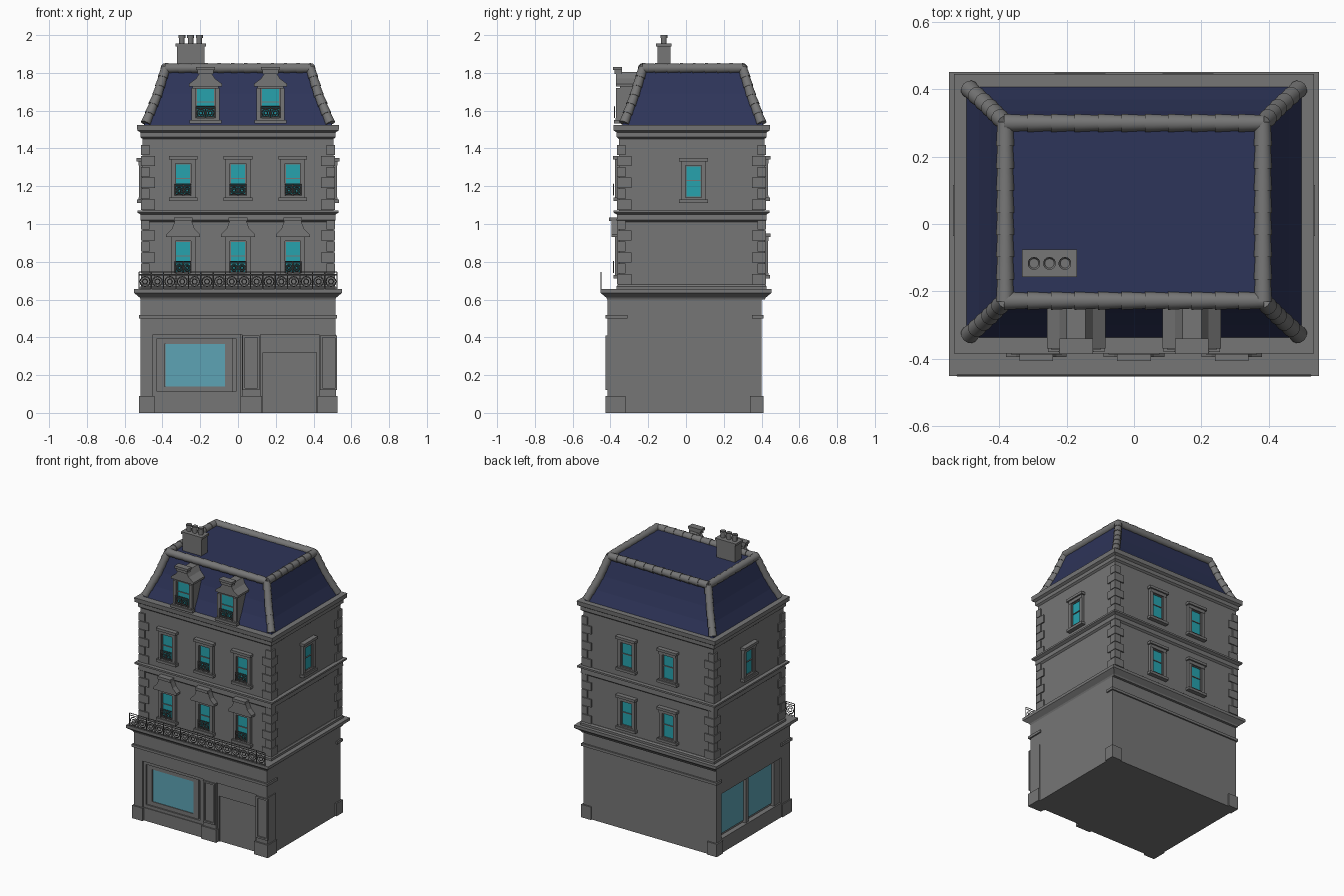
import bpy, bmesh, math
from mathutils import Matrix, Vector

cube = bpy.data.objects.get("Cube")
if cube:
    bpy.data.objects.remove(cube, do_unlink=True)


def material(name, *rgb):
    m = bpy.data.materials.new(name)
    m.use_nodes = True
    m.diffuse_color = (*rgb, 1)
    bsdf = next(n for n in m.node_tree.nodes if n.type == 'BSDF_PRINCIPLED')
    bsdf.inputs["Base Color"].default_value = (*rgb, 1)
    return m


STONE = material("grey stone", .18, .18, .18)
IRON = material("dark iron", .12, .12, .12)
SLATE = material("navy slate", .027, .035, .1)
GLASS = material("teal glass", .02, .36, .42)
SHOP = material("pale shop glass", .11, .37, .46)
HERE = Matrix()


def select_only(ob):
    bpy.ops.object.select_all(action='DESELECT')
    ob.select_set(True)
    bpy.context.view_layer.objects.active = ob


def finish(name, bm, mat, smooth=False):
    bmesh.ops.recalc_face_normals(bm, faces=bm.faces)
    me = bpy.data.meshes.new(name)
    bm.to_mesh(me)
    bm.free()
    me.materials.append(mat)
    ob = bpy.data.objects.new(name, me)
    bpy.context.collection.objects.link(ob)
    if smooth:
        select_only(ob)
        bpy.ops.object.shade_smooth_by_angle(angle=math.radians(40))
    return ob


def boxes(name, mat, specs, M=HERE):
    """Boxes given as x, x, y, y, z, z limits, in one object."""
    bm = bmesh.new()
    for a, b, c, d, e, f in specs:
        mid = Vector((a + b, c + d, e + f)) / 2
        size = Matrix.Diagonal((abs(b - a), abs(d - c), abs(f - e), 1))
        bmesh.ops.create_cube(bm, size=1, matrix=M @ Matrix.Translation(mid) @ size)
    return finish(name, bm, mat)


def border(a, b, e, f, t, y0, y1):
    """Four bars around a rectangle in the x-z plane."""
    return [(a, a + t, y0, y1, e, f), (b - t, b, y0, y1, e, f),
            (a + t, b - t, y0, y1, f - t, f), (a + t, b - t, y0, y1, e, e + t)]


def stack(name, mat, rect, levels):
    """Loft a rectangle through (outward offset, height) levels."""
    cy, hx, hy = rect
    bm = bmesh.new()
    rings = [[bm.verts.new((sx * (hx + o), cy + sy * (hy + o), z))
              for sx, sy in ((-1, -1), (1, -1), (1, 1), (-1, 1))] for o, z in levels]
    for low, high in zip(rings, rings[1:]):
        for i in range(4):
            j = (i + 1) % 4
            bm.faces.new((low[i], low[j], high[j], high[i]))
    bm.faces.new(rings[0])
    bm.faces.new(rings[-1])
    return finish(name, bm, mat)


def prism(name, mat, half, y0, y1, M):
    """Mirrored half profile of (x, z), extruded along y."""
    outline = half + [(-x, z) for x, z in reversed(half)]
    bm = bmesh.new()
    face = bm.faces.new([bm.verts.new(M @ Vector((x, y0, z))) for x, z in outline])
    new = bmesh.ops.extrude_face_region(bm, geom=[face])["geom"]
    shift = M.to_3x3() @ Vector((0, y1 - y0, 0))
    bmesh.ops.translate(bm, vec=shift, verts=[v for v in new if isinstance(v, bmesh.types.BMVert)])
    return finish(name, bm, mat)


def railing(name, half, height, n, y, M):
    """Wrought iron panel: rails, bars and rings."""
    cu = bpy.data.curves.new(name, 'CURVE')
    cu.dimensions, cu.bevel_depth, cu.bevel_resolution = '3D', .003, 0
    cu.use_fill_caps = True

    def wire(pts, closed=False):
        s = cu.splines.new('POLY')
        s.points.add(len(pts) - 1)
        for p, (x, z) in zip(s.points, pts):
            p.co = (x, y, z, 1)
        s.use_cyclic_u = closed

    cell = 2 * half / n
    for z in (.006, height * .85, height):
        wire([(-half, z), (half, z)])
    for i in range(n + 1):
        wire([(i * cell - half, 0), (i * cell - half, height)])
    for i in range(n):
        x = (i + .5) * cell - half
        for r in (cell * .4, cell * .2):
            wire([(x + r * math.cos(k * math.pi / 6), height * .45 + r * math.sin(k * math.pi / 6))
                  for k in range(12)], True)
    cu.materials.append(IRON)
    ob = bpy.data.objects.new(name, cu)
    ob.matrix_world = M
    bpy.context.collection.objects.link(ob)
    select_only(ob)
    bpy.ops.object.convert(target='MESH')


def window(name, M, w=.042, h=.17, header=True, rail=False):
    jamb, sill = w + .024, w + .034
    parts = [(-jamb, -w, -.02, 0, 0, h), (w, jamb, -.02, 0, 0, h),
             (-sill, sill, -.03, 0, -.028, -.01), (-jamb, jamb, -.022, 0, -.01, 0)]
    if header:
        parts += [(-jamb, jamb, -.022, 0, h, h + .022), (-sill, sill, -.032, 0, h + .022, h + .04)]
    boxes(name + "_surround", STONE, parts, M)
    boxes(name + "_glass", GLASS, [(-w, w, -.006, .002, 0, h)], M)
    sash = border(-w, w, 0, h, .005, -.011, 0) + [(-w, w, -.012, 0, h * .52, h * .55)]
    boxes(name + "_sash", STONE, sash, M)
    if rail:
        railing(name + "_railing", w, .062, 2, -.028, M)


def wall_spot(side, along, z):
    """Frame on a wall; sides run front, left, back, right."""
    x, y = ((along, -.355), (.505, along), (along, .415), (-.505, along))[side]
    return Matrix.Translation((x, y, z)) @ Matrix.Rotation(side * math.pi / 2, 4, 'Z')


# Ground floor: recessed core with piers, fascia and plinths in front
FRONT, BACK, SIDE, HEAD = -.415, .4, .515, .415
boxes("ground_core", STONE, [(-.48, SIDE, -.385, BACK, 0, .61)])
boxes("fascia", STONE, [(-SIDE, SIDE, FRONT, BACK, HEAD, .61)])
boxes("ledge", STONE, [(-.525, .525, FRONT - .012, -.31, .5, .518),
                       (-.525, .525, .35, BACK + .01, .5, .518)])
piers = [(-SIDE, -.45, FRONT, -.32), (.43, SIDE + .005, FRONT, -.32), (.02, .12, FRONT, -.38),
         (-SIDE, -.46, .345, BACK)]
boxes("piers", STONE, [(*p, 0, HEAD) for p in piers])
boxes("pier_plinths", STONE, [(a - .008, b + .008, c - .01, d, 0, .09) for a, b, c, d in piers[:3]]
      + [(s * .525, s * .45, .34, BACK + .01, 0, .09) for s in (-1, 1)])
boxes("pier_panels", STONE, [bar for a in (.025, .435)
                             for bar in border(a, a + .09, .12, HEAD - .005, .012, FRONT - .01, FRONT)])

# Shop windows and door
boxes("shop_sill", STONE, [(-.45, .02, -.41, -.38, 0, .09), (-SIDE, -.47, -.32, .345, 0, .1)])
boxes("shop_frame", STONE, border(-.45, .012, .09, HEAD, .022, -.405, -.38)
      + border(-.428, -.03, .1, HEAD - .01, .04, -.395, -.38))
boxes("shop_glass", SHOP, [(-.385, -.07, -.39, -.384, .115, .395)])
boxes("side_shop_frame", STONE, [(-.505, -.47, .03, .06, .1, HEAD), (-.505, -.47, -.32, -.25, .1, HEAD)])
boxes("side_shop_glass", SHOP, [(-.486, -.478, y, y + .28, .115, HEAD) for y in (-.25, .06)])
boxes("door_frame", STONE, [(.12, .133, -.4, -.38, 0, HEAD), (.415, .43, -.4, -.38, 0, HEAD),
                            (.133, .415, -.4, -.38, .32, HEAD)])
boxes("door", STONE, [(.133, .415, -.39, -.38, 0, .315)])

# Shop cornice and balcony
stack("shop_cornice", STONE, (0, .55, .452), [(-.035, .6), (-.03, .61), (0, .635), (0, .655)])
railing("balcony_railing", .525, .09, 16, -.45, Matrix.Translation((0, 0, .655)))

# Upper walls with mouldings
WALL = (.03, .505, .385)
stack("upper_walls", STONE, WALL, [(0, .65), (0, 1.5)])
stack("base_trim", STONE, WALL, [(.012, .65), (.012, .67), (.004, .68)])
stack("belt_course", STONE, WALL, [(0, 1.01), (.012, 1.02), (.01, 1.05), (.028, 1.06), (.028, 1.072)])
stack("top_cornice", STONE, WALL, [(0, 1.45), (.012, 1.46), (.012, 1.485), (.028, 1.495), (.03, 1.525)])

# Toothed corner stones
quoins = []
for sx in (-1, 1):
    for sy in (-1, 1):
        x, y = sx * .514, .03 + sy * .394
        for base in (.68, 1.075):
            for i in range(6):
                size, z = (.075, .045)[i % 2], base + i * .058
                quoins.append((x, x - sx * size, y, y - sy * size, z, z + .054))
boxes("corner_stones", STONE, quoins)

# Windows of the two upper floors
LOW, HIGH = .74, 1.15
for i, x in enumerate((-.29, 0, .29)):
    window(f"front_high_window_{i}", wall_spot(0, x, HIGH), rail=True)
    M = wall_spot(0, x, LOW)
    window(f"front_low_window_{i}", M, rail=True)
    prism(f"pediment_{i}", STONE, [(.09, .19), (.09, .205), (.06, .235), (.045, .275)], -.04, 0, M)
    boxes(f"pediment_cap_{i}", STONE, [(-.05, .05, -.052, 0, .275, .295)], M)
for x in (-.16, .16):
    for z in (LOW, HIGH):
        window("back_window", wall_spot(2, x, z))
for side in (1, 3):
    window("side_window", wall_spot(side, .04, HIGH - .01))

# Mansard roof
stack("mansard_roof", SLATE, (.035, .5, .375),
      [(0, 1.52), (-.04, 1.6), (-.075, 1.69), (-.115, 1.822)])


def tiles(name, a, b, n):
    """Overlapping tapered ridge tiles from a to b."""
    a, b = Vector(a), Vector(b)
    turn = (b - a).to_track_quat('Z', 'Y').to_matrix().to_4x4()
    bm = bmesh.new()
    for i in range(n):
        spot = Matrix.Translation(a.lerp(b, (i + .5) / n)) @ turn
        bmesh.ops.create_cone(bm, cap_ends=True, segments=12, radius1=.027, radius2=.023,
                              depth=(b - a).length / n * 1.08, matrix=spot)
    finish(name, bm, STONE, True)


RX, RY0, RY1, RZ = .383, -.228, .3, 1.825
for y in (RY0, RY1):
    tiles("long_ridge", (-RX, y, RZ), (RX, y, RZ), 11)
    out = -1 if y < 0 else 1
    for s in (-1, 1):
        knee = (s * .428, y + out * .045, 1.68)
        tiles("lower_hip", (s * .488, y + out * .1, 1.535), knee, 3)
        tiles("upper_hip", knee, (s * RX, y, RZ), 3)
for x in (-RX, RX):
    tiles("short_ridge", (x, RY0, RZ), (x, RY1, RZ), 8)

# Dormers
for x in (-.172, .172):
    M = Matrix.Translation((x, 0, 1.56))
    boxes("dormer_body", STONE, [(-.068, .068, -.35, -.2, -.025, .18)], M)
    prism("dormer_roof", STONE, [(.087, .168), (.087, .182), (.05, .21), (.028, .245)], -.37, -.215, M)
    boxes("dormer_cap", STONE, [(-.042, .042, -.378, -.34, .235, .255),
                                (-.05, .05, -.386, -.34, .255, .272)], M)
    window("dormer_window", M @ Matrix.Translation((0, -.35, 0)), .05, .16, False, True)

# Chimney with three pots
boxes("chimney", STONE, [(-.322, -.178, -.152, -.082, 1.8, 1.945), (-.332, -.17, -.158, -.076, 1.94, 1.955)])
for x in (-.297, -.251, -.205):
    bm = bmesh.new()
    for r, low, high in ((.015, 1.95, 1.99), (.019, 1.985, 2)):
        bmesh.ops.create_cone(bm, cap_ends=True, segments=14, radius1=r, radius2=r, depth=high - low,
                              matrix=Matrix.Translation((x, -.117, (low + high) / 2)))
    rim = max(bm.faces, key=lambda f: f.calc_center_median().z)
    bmesh.ops.inset_region(bm, faces=[rim], thickness=.006)
    bmesh.ops.translate(bm, vec=(0, 0, -.012), verts=rim.verts)
    finish("chimney_pot", bm, STONE, True)
